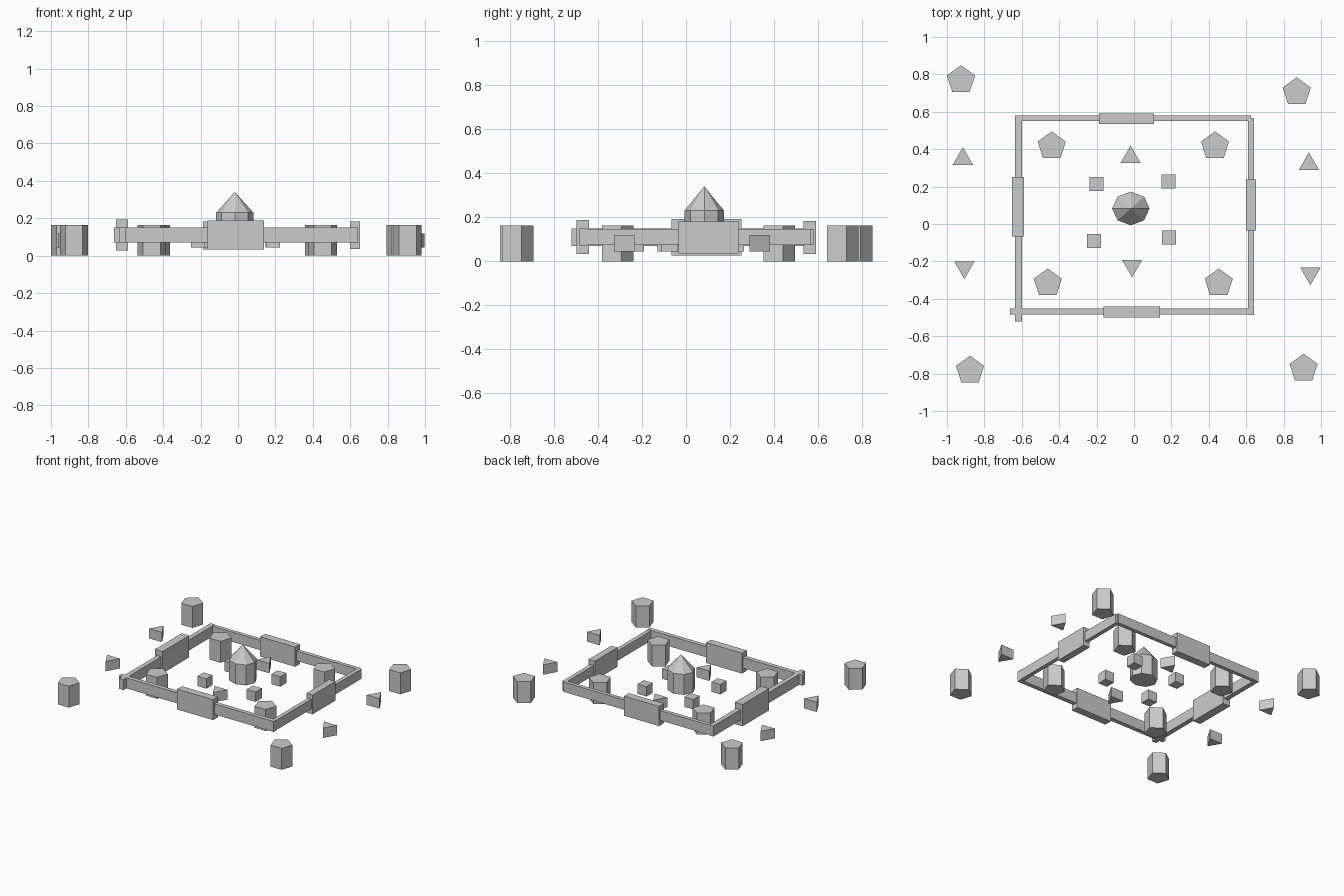
import bpy
from math import pi


def prism(name, sides, r, x, y, z0, z1, point_angle=pi / 2, top_r=None, sy=1.0):
    """Upright prism or cone with one corner pointing along point_angle."""
    bpy.ops.mesh.primitive_cone_add(vertices=sides, radius1=r,
                                    radius2=r if top_r is None else top_r,
                                    depth=z1 - z0)
    ob = bpy.context.object
    ob.name = name
    # first corner of the primitive lies on +y
    ob.rotation_euler.z = point_angle - pi / 2
    bpy.ops.object.transform_apply(location=False, rotation=True, scale=False)
    ob.scale.y = sy
    ob.location = (x, y, (z0 + z1) / 2)
    return ob


def box(name, x0, x1, y0, y1, z0, z1):
    bpy.ops.mesh.primitive_cube_add(
        size=1, location=((x0 + x1) / 2, (y0 + y1) / 2, (z0 + z1) / 2))
    ob = bpy.context.object
    ob.name = name
    ob.scale = (x1 - x0, y1 - y0, z1 - z0)
    return ob


# Pentagonal pillars, outer and inner ring
for x, y in [(-0.925, 0.77), (0.87, 0.705), (-0.877, -0.783), (0.907, -0.773)]:
    prism("outer_pillar", 5, 0.079, x, y, 0, 0.163)
for x, y in [(-0.44, 0.416), (0.433, 0.416), (-0.461, -0.317), (0.453, -0.317)]:
    prism("inner_pillar", 5, 0.079, x, y, 0, 0.163)

# Triangular markers, pointing back and front
for x, y in [(-0.915, 0.348), (-0.018, 0.357), (0.935, 0.32)]:
    prism("back_marker", 3, 0.0625, x, y, 0.045, 0.12)
for x, y in [(-0.907, -0.232), (-0.01, -0.223), (0.943, -0.265)]:
    prism("front_marker", 3, 0.0625, x, y, 0.045, 0.12, -pi / 2)

# Small cubes around the tower
for x, y in [(-0.2, 0.215), (0.185, 0.227), (-0.213, -0.092), (0.188, -0.073)]:
    h = 0.0375
    box("small_block", x - h, x + h, y - h, y + h, 0.045, 0.12)

# Perimeter walls
box("left_wall", -0.636, -0.6, -0.52, 0.578, 0.07, 0.15)
box("right_wall", 0.61, 0.641, -0.487, 0.567, 0.073, 0.147)
box("back_wall", -0.635, 0.625, 0.55, 0.579, 0.073, 0.147)
box("front_wall", -0.663, 0.641, -0.485, -0.452, 0.07, 0.15)

# Thick gate panels in the middle of each wall
box("left_gate", -0.652, -0.588, -0.067, 0.252, 0.027, 0.193)
box("right_gate", 0.6, 0.653, -0.035, 0.238, 0.036, 0.182)
box("back_gate", -0.187, 0.107, 0.534, 0.591, 0.034, 0.184)
box("front_gate", -0.162, 0.14, -0.499, -0.442, 0.032, 0.187)

# Central octagonal tower with pointed roof
prism("tower", 8, 0.1, -0.017, 0.083, 0.075, 0.23, sy=0.9)
prism("tower_roof", 8, 0.1, -0.017, 0.083, 0.23, 0.341, top_r=0, sy=0.9)
